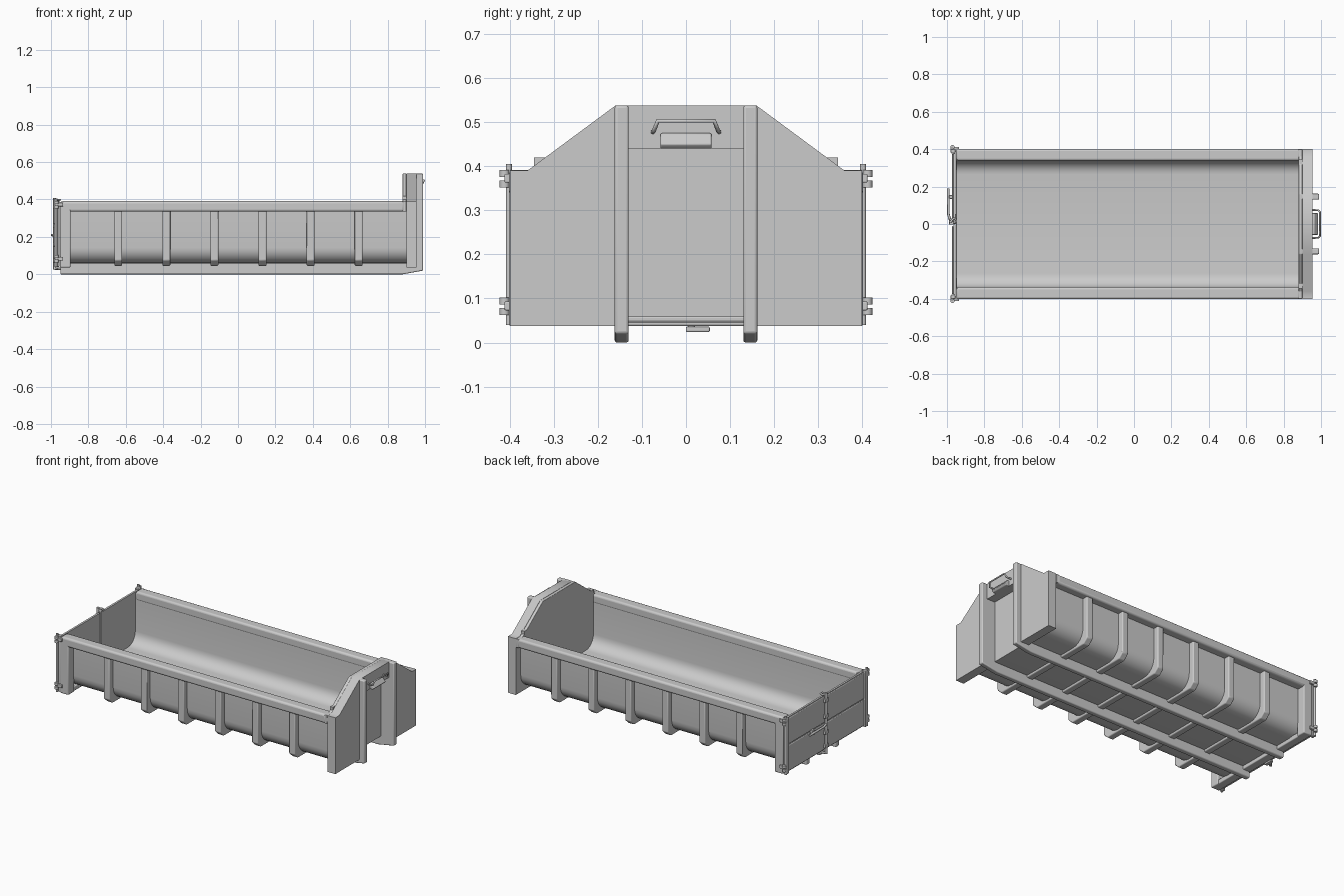
import bpy, bmesh, math
from mathutils import Vector

if "Cube" in bpy.data.objects:
    bpy.data.objects.remove(bpy.data.objects["Cube"])


def finish(name, bm, bevel=0.0, seg=3):
    bmesh.ops.recalc_face_normals(bm, faces=bm.faces)
    me = bpy.data.meshes.new(name)
    bm.to_mesh(me)
    bm.free()
    ob = bpy.data.objects.new(name, me)
    bpy.context.collection.objects.link(ob)
    if bevel:
        m = ob.modifiers.new("soft_edges", 'BEVEL')
        m.width, m.segments, m.limit_method = bevel, seg, 'ANGLE'
    bpy.ops.object.select_all(action='DESELECT')
    ob.select_set(True)
    bpy.context.view_layer.objects.active = ob
    bpy.ops.object.shade_smooth_by_angle(angle=math.radians(40))
    return ob


def prism(name, pts, axis, a, b, bevel=0.0):
    """Extrude a 2D outline from a to b along an axis (x: yz, y: xz, z: xy)."""
    put = {'x': lambda p, t: (t, p[0], p[1]),
           'y': lambda p, t: (p[0], t, p[1]),
           'z': lambda p, t: (p[0], p[1], t)}[axis]
    bm = bmesh.new()
    lo = [bm.verts.new(put(p, a)) for p in pts]
    hi = [bm.verts.new(put(p, b)) for p in pts]
    bm.faces.new(lo)
    bm.faces.new(hi)
    for i in range(len(pts)):
        j = (i + 1) % len(pts)
        bm.faces.new((lo[i], lo[j], hi[j], hi[i]))
    return finish(name, bm, bevel)


def box(name, x, y, z, bevel=0.0):
    return prism(name, [(x[0], y[0]), (x[1], y[0]), (x[1], y[1]), (x[0], y[1])],
                 'z', z[0], z[1], bevel)


def rod(name, p, q, r, sides=16):
    p, q = Vector(p), Vector(q)
    bm = bmesh.new()
    bmesh.ops.create_cone(bm, cap_ends=True, segments=sides, radius1=r, radius2=r,
                          depth=(q - p).length)
    bm.transform((q - p).to_track_quat('Z', 'Y').to_matrix().to_4x4())
    bmesh.ops.translate(bm, verts=bm.verts, vec=(p + q) / 2)
    return finish(name, bm)


def tube(name, pts, r):
    cu = bpy.data.curves.new(name, 'CURVE')
    cu.dimensions, cu.bevel_depth, cu.bevel_resolution = '3D', r, 3
    cu.use_fill_caps = True
    sp = cu.splines.new('POLY')
    sp.points.add(len(pts) - 1)
    for s, p in zip(sp.points, pts):
        s.co = (*p, 1)
    ob = bpy.data.objects.new(name, cu)
    bpy.context.collection.objects.link(ob)
    return ob


def section(w, floor, r, top):
    """Half tub cross-section with rounded lower corner, mirrored to a full U."""
    half = [(w, top)] + [(w - r + r * math.cos(t), floor + r - r * math.sin(t))
                         for t in [i * math.pi / 12 for i in range(7)]]
    return half + [(-y, z) for y, z in reversed(half)]


# Tub shell
outer = section(0.352, 0.058, 0.085, 0.385)
inner = section(0.34, 0.068, 0.075, 0.385)
prism("tub_shell", outer + inner[::-1], 'x', -0.95, 0.90)
prism("tub_front_wall", section(0.345, 0.062, 0.08, 0.42), 'x', 0.88, 0.90)

# Cross ribs that wrap under the tub
rib_out = [(-0.388, 0.34), (-0.388, 0.075), (-0.355, 0.045),
           (0.355, 0.045), (0.388, 0.075), (0.388, 0.34)]
rib_in = section(0.348, 0.062, 0.085, 0.34)
for i in range(6):
    x = -0.64 + i * 0.257
    prism(f"cross_rib_{i}", rib_out + rib_in, 'x', x - 0.021, x + 0.021, 0.006)

# Front wings with sloping hood, open in the middle for the lifting frame
wing = [(-0.13, 0.44), (-0.13, 0.037), (-0.40, 0.037), (-0.40, 0.39), (-0.36, 0.39),
        (-0.16, 0.538), (0.16, 0.538), (0.36, 0.39), (0.40, 0.39), (0.40, 0.037),
        (0.13, 0.037), (0.13, 0.44)]
prism("front_wings", wing, 'x', 0.90, 0.955)
hood = [(-0.40, 0.335), (-0.40, 0.39), (-0.36, 0.39), (-0.16, 0.538),
        (0.16, 0.538), (0.36, 0.39), (0.40, 0.39), (0.40, 0.335)]
prism("front_hood", hood, 'x', 0.88, 0.9, 0.003)

# Hook bar and its guard loop
prism("hook_bar_plate", [(0.90, 0.475), (0.965, 0.475), (0.985, 0.45), (0.975, 0.44),
                         (0.90, 0.44)], 'y', -0.058, 0.058, 0.004)
tube("hook_loop", [(0.955, -0.075, 0.478), (0.985, -0.073, 0.48), (0.994, -0.064, 0.503),
                   (0.994, 0.064, 0.503), (0.985, 0.073, 0.48), (0.955, 0.075, 0.478)], 0.005)

for s, side in ((-1, "front"), (1, "back")):
    def yr(a, b):
        return sorted((s * a, s * b))

    # Side rim, rear column and skid rail with upright post
    box(f"{side}_top_rim", (-0.95, 0.89), yr(0.338, 0.402), (0.335, 0.391), 0.012)
    box(f"{side}_rear_column", (-0.952, -0.895), yr(0.342, 0.402), (0.037, 0.385), 0.006)
    rail = [(-0.95, 0), (0.88, 0), (0.99, 0.02), (0.99, 0.538), (0.895, 0.538),
            (0.895, 0.062), (-0.95, 0.062)]
    prism(f"{side}_skid_rail", rail, 'y', *yr(0.13, 0.162), 0.006)

    # Door leaf: backing sheet with two raised panels and a frame edge
    box(f"{side}_door_sheet", (-0.966, -0.954), yr(0.004, 0.398), (0.045, 0.385))
    for k, z in enumerate(((0.05, 0.212), (0.219, 0.382))):
        box(f"{side}_door_panel_{k}", (-0.973, -0.965), yr(0.012, 0.375), z, 0.005)
    box(f"{side}_door_edge", (-0.98, -0.954), yr(0.378, 0.4), (0.04, 0.392), 0.004)

    # Hinges
    rod(f"{side}_hinge_rod", (-0.973, s * 0.402, 0.04), (-0.973, s * 0.402, 0.405), 0.007)
    for k, z in enumerate((0.083, 0.373)):
        box(f"{side}_hinge_lug_{k}", (-0.98, -0.935), yr(0.385, 0.412),
            (z - 0.01, z + 0.01), 0.003)
        for d in (-0.014, 0.010):
            rod(f"{side}_hinge_knuckle_{k}", (-0.97, s * 0.412, z + d - 0.007),
                (-0.97, s * 0.412, z + d + 0.009), 0.011)

# Rear floor sill joining columns
box("rear_sill", (-0.952, -0.90), (-0.40, 0.40), (0.037, 0.066), 0.005)

# Door lock rod, clamps, hooks and swing handle
rod("lock_rod", (-0.98, 0.012, 0.025), (-0.98, 0.012, 0.408), 0.008)
for k, z in enumerate((0.075, 0.16, 0.26, 0.36)):
    box(f"lock_clamp_{k}", (-0.988, -0.965), (-0.004, 0.03), (z - 0.011, z + 0.011), 0.003)
for k, z in enumerate((0.03, 0.398)):
    tube(f"lock_hook_{k}", [(-0.98, 0.012, z), (-0.965, 0.03, z), (-0.952, 0.025, z),
                            (-0.952, 0.005, z)], 0.006)
box("lock_lower_catch", (-0.965, -0.945), (0.0, 0.054), (0.024, 0.036), 0.003)
tube("lock_handle", [(-0.98, 0.012, 0.21), (-0.992, 0.05, 0.21), (-0.993, 0.19, 0.21)], 0.007)
box("lock_handle_rest", (-0.988, -0.966), (0.135, 0.155), (0.195, 0.225), 0.003)
